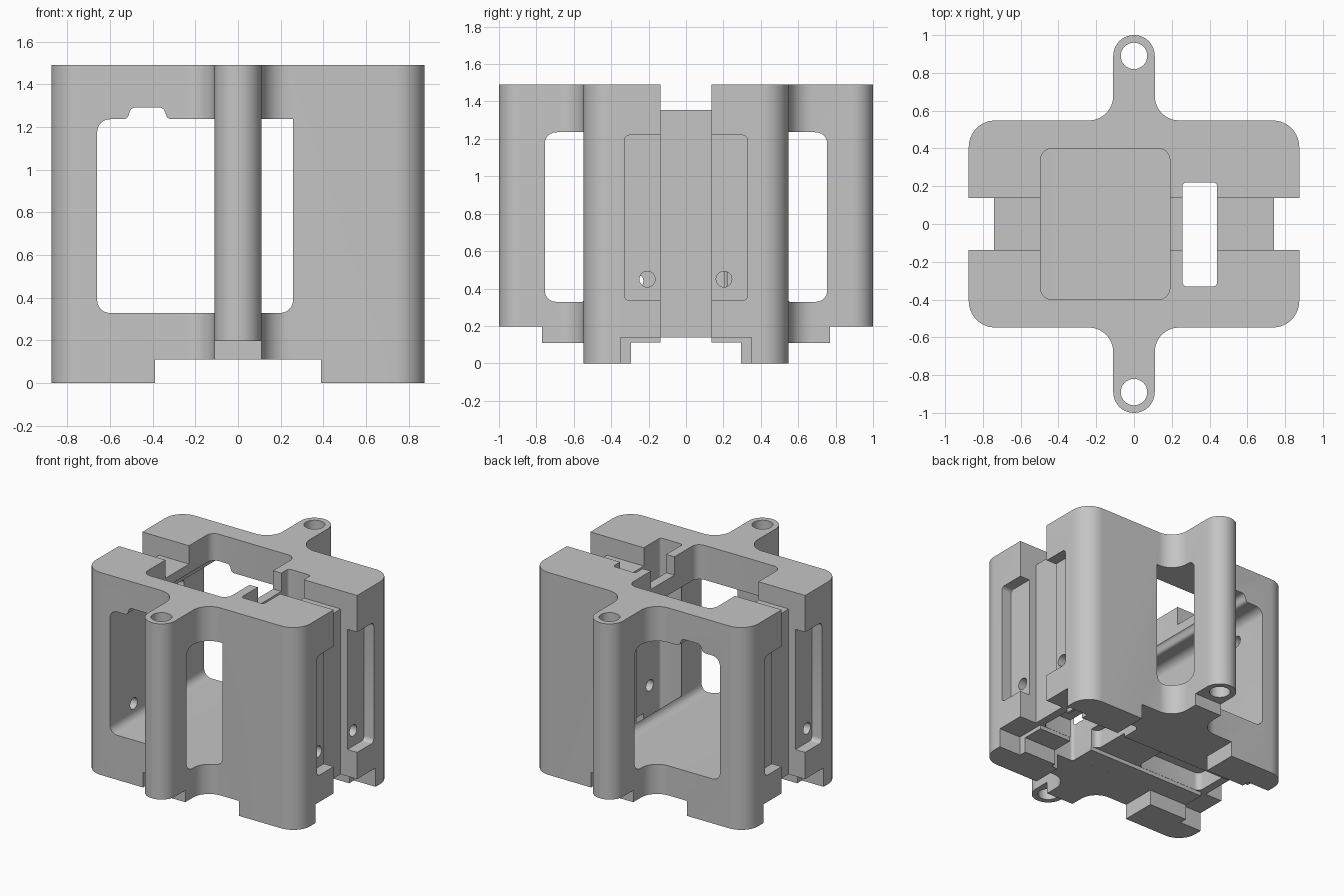
import bpy, bmesh, math
from mathutils import Vector

cube = bpy.data.objects.get("Cube")
if cube:
    bpy.data.objects.remove(cube, do_unlink=True)

grey = bpy.data.materials.new("plain_grey")
grey.use_nodes = True
colour = (0.56, 0.56, 0.56, 1)
grey.diffuse_color = colour
grey.node_tree.nodes["Principled BSDF"].inputs["Base Color"].default_value = colour


def rounded(corners, steps=10):
    """Outline from (u, v, radius) corners."""
    out = []
    n = len(corners)
    for i, (u, v, r) in enumerate(corners):
        p = Vector((u, v))
        if r == 0:
            out.append(p)
            continue
        a = (Vector(corners[i - 1][:2]) - p).normalized()
        b = (Vector(corners[(i + 1) % n][:2]) - p).normalized()
        half = a.angle(b) / 2
        centre = p + (a + b).normalized() * r / math.sin(half)
        s = p + a * r / math.tan(half) - centre
        e = p + b * r / math.tan(half) - centre
        sweep = math.atan2(s.x * e.y - s.y * e.x, s.dot(e))
        for k in range(steps + 1):
            t = sweep * k / steps
            c, w = math.cos(t), math.sin(t)
            out.append(centre + Vector((s.x * c - s.y * w, s.x * w + s.y * c)))
    return out


def rect(u0, u1, v0, v1, r=0):
    return rounded([(u0, v0, r), (u1, v0, r), (u1, v1, r), (u0, v1, r)], 6)


def circle(u, v, r, n=32):
    return [Vector((u + r * math.cos(2 * math.pi * i / n),
                    v + r * math.sin(2 * math.pi * i / n))) for i in range(n)]


def prism(name, outline, axis, lo, hi):
    """Extrude an outline along an axis."""
    place = {"x": lambda p, w: (w, p.x, p.y),
             "y": lambda p, w: (p.x, w, p.y),
             "z": lambda p, w: (p.x, p.y, w)}[axis]
    bm = bmesh.new()
    a = [bm.verts.new(place(p, lo)) for p in outline]
    b = [bm.verts.new(place(p, hi)) for p in outline]
    bm.faces.new(a)
    bm.faces.new(b)
    n = len(a)
    for i in range(n):
        j = (i + 1) % n
        bm.faces.new((a[i], a[j], b[j], b[i]))
    bmesh.ops.recalc_face_normals(bm, faces=bm.faces)
    mesh = bpy.data.meshes.new(name)
    bm.to_mesh(mesh)
    bm.free()
    mesh.materials.append(grey)
    ob = bpy.data.objects.new(name, mesh)
    bpy.context.collection.objects.link(ob)
    return ob


# Main block with the two screw ears
half = [(0.875, 0.548, 0.14), (0.11, 0.548, 0.13), (0.11, 1.0, 0.109),
        (-0.11, 1.0, 0.109), (-0.11, 0.548, 0.13), (-0.875, 0.548, 0.14)]
outline = half + [(-u, -v, r) for u, v, r in half]
body = prism("housing_body", rounded(outline), "z", 0, 1.49)


def cut(outline, axis, lo, hi):
    tool = prism("cutter", outline, axis, lo, hi)
    tool.hide_render = True
    mod = body.modifiers.new("cut", "BOOLEAN")
    mod.operation = "DIFFERENCE"
    mod.solver = "EXACT"
    mod.object = tool
    bpy.context.view_layer.objects.active = body
    bpy.ops.object.modifier_apply(modifier=mod.name)
    bpy.data.objects.remove(tool, do_unlink=True)


# Window running front to back, with a groove in its ceiling
window = rounded([(-0.66, 0.328, 0.06), (0.258, 0.328, 0.06), (0.258, 1.236, 0),
                  (-0.33, 1.236, 0.025), (-0.35, 1.292, 0.03),
                  (-0.5, 1.292, 0.03), (-0.52, 1.236, 0.025),
                  (-0.66, 1.236, 0.06)], 6)
cut(window, "y", -0.69, 0.69)
cut(rect(-0.755, 0.755, 0.329, 1.235, 0.06), "x", -0.19, 0.19)

# Top opening, side slot and top channel
cut(rect(-0.495, 0.19, -0.4, 0.4, 0.06), "z", 1.1, 1.6)
cut(rect(0.257, 0.44, -0.33, 0.22, 0.02), "z", -0.1, 1.6)
cut(rect(-0.137, 0.137, 1.355, 1.6), "x", -1, 1)

# Underside channels that leave four feet
cut(rect(-0.39, 0.39, -0.1, 0.11), "y", -1.1, 1.1)
cut(rect(-0.295, 0.295, -0.1, 0.1101), "x", -1, 1)
cut(rect(-0.1375, 0.1375, -0.1, 0.138), "x", -1, 1)

# Underside pockets on both sides of the middle rib
cut(rect(-0.68, -0.15, -0.136, 0.136, 0.04), "z", -0.1, 0.27)
cut(rect(0.2, 0.68, -0.136, 0.29, 0.04), "z", -0.1, 0.27)

for s in (-1, 1):
    def span(a, b):
        return sorted((s * a, s * b))

    # Screw holes and shortened ear bottoms
    cut(circle(0, s * 0.89, 0.07), "z", -0.1, 1.6)
    y0, y1 = span(0.77, 1.1)
    cut(rect(-0.3, 0.3, y0, y1), "z", -0.1, 0.197)

    # Side notch, shallow recess and foot relief
    cut(rect(-0.137, 0.137, -0.1, 1.6), "x", *span(0.74, 1))
    cut(rect(-0.33, 0.33, 0.335, 1.22, 0.03), "x", *span(0.796, 1))
    cut(rect(-0.35, 0.35, -0.1, 0.1382), "x", *span(0.7, 1))

# Cross holes: a low pair on the left side, a diagonal pair on the right
for y, z, x0, x1 in ((-0.207, 0.45, 0.4, 0.95), (0.203, 0.45, 0.4, 0.95),
                     (-0.27, 0.44, -0.95, -0.6), (0.275, 1.1, -0.95, -0.6)):
    cut(circle(y, z, 0.042, 24), "x", x0, x1)

bpy.ops.object.select_all(action="DESELECT")
body.select_set(True)
bpy.context.view_layer.objects.active = body
bpy.ops.object.shade_smooth_by_angle(angle=math.radians(30))
